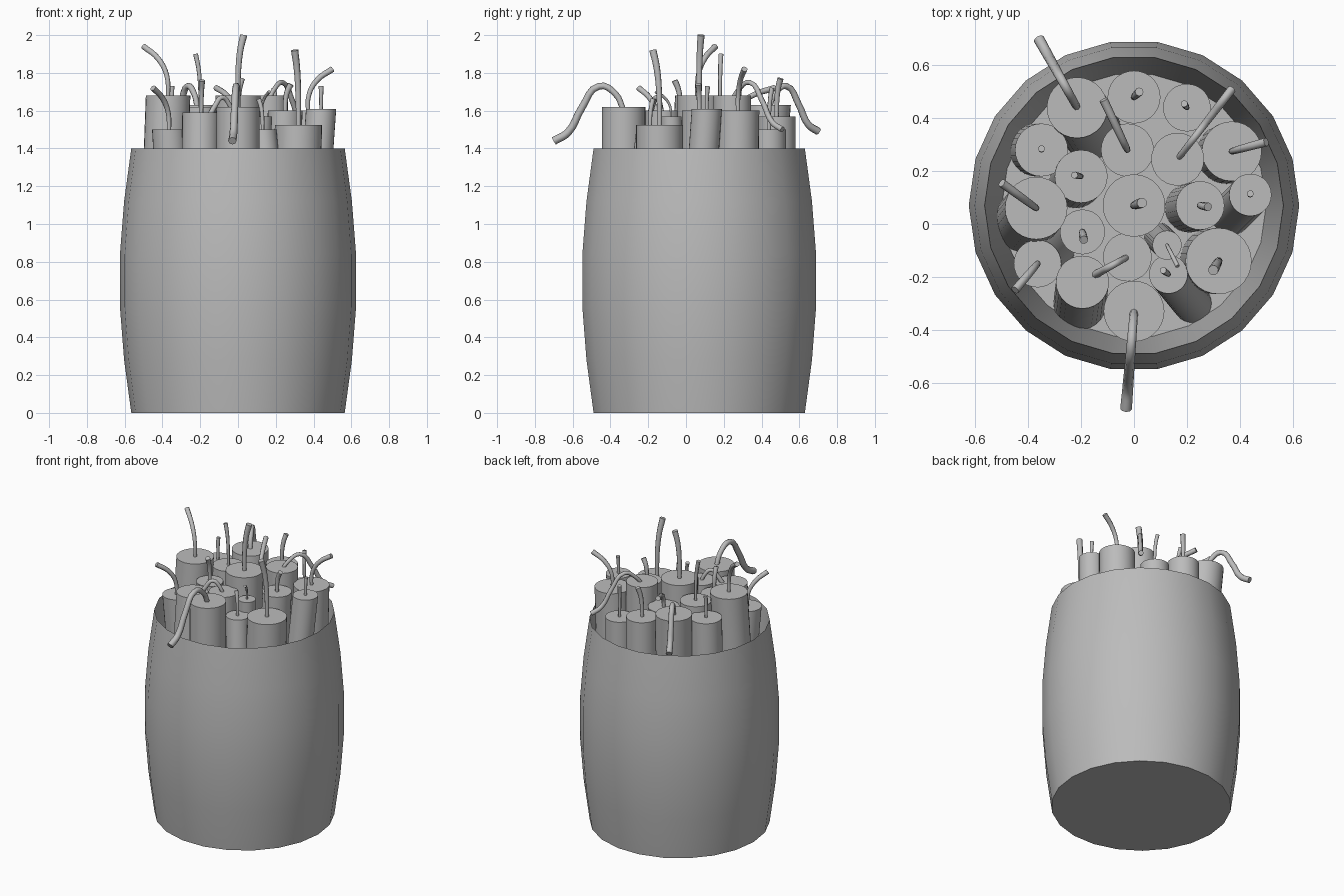
import bpy, bmesh, math
from mathutils import Vector

if "Cube" in bpy.data.objects:
    bpy.data.objects.remove(bpy.data.objects["Cube"])

CENTRE_Y = 0.07
FLOOR = 0.6

grey = bpy.data.materials.new("plain_grey")
grey.use_nodes = True
grey.diffuse_color = (0.5, 0.5, 0.5, 1)
grey.node_tree.nodes["Principled BSDF"].inputs["Base Color"].default_value = grey.diffuse_color


def add_lathe(name, profile, sides, smooth_angle):
    """Spin (radius, centre) rings into a closed solid; each ring has its own centre."""
    bm = bmesh.new()
    rings = []
    for radius, centre in profile:
        ring = []
        for i in range(sides):
            angle = math.tau * i / sides
            ring.append(bm.verts.new(centre + Vector((math.cos(angle), math.sin(angle), 0)) * radius))
        rings.append(ring)
    for low, high in zip(rings, rings[1:]):
        for i in range(sides):
            j = (i + 1) % sides
            bm.faces.new((low[i], low[j], high[j], high[i]))
    bm.faces.new(list(reversed(rings[0])))
    bm.faces.new(rings[-1])
    mesh = bpy.data.meshes.new(name)
    bm.to_mesh(mesh)
    bm.free()
    mesh.materials.append(grey)
    obj = bpy.data.objects.new(name, mesh)
    bpy.context.collection.objects.link(obj)
    bpy.ops.object.select_all(action="DESELECT")
    obj.select_set(True)
    bpy.context.view_layer.objects.active = obj
    bpy.ops.object.shade_smooth_by_angle(angle=math.radians(smooth_angle))
    return obj


def add_fuse(name, points, thickness):
    """Sweep a round cord through the points, a little thicker at its free end."""
    curve = bpy.data.curves.new(name, "CURVE")
    curve.dimensions = "3D"
    curve.bevel_depth = thickness
    curve.bevel_resolution = 2
    curve.use_fill_caps = True
    curve.resolution_u = 4
    spline = curve.splines.new("BEZIER")
    spline.bezier_points.add(len(points) - 1)
    for i, (knot, point) in enumerate(zip(spline.bezier_points, points)):
        knot.co = point
        knot.handle_left_type = knot.handle_right_type = "AUTO"
        knot.radius = 0.75 + 0.35 * i / (len(points) - 1)
    curve.materials.append(grey)
    obj = bpy.data.objects.new(name, curve)
    bpy.context.collection.objects.link(obj)


def add_stick(name, top, radius, lean=(0, 0), tip=None, peak=None, thickness=0.015):
    """Leaning cylinder with a fuse; a peak height makes the fuse arch over and droop."""
    top = Vector(top)
    foot = Vector((top.x + lean[0], top.y + lean[1], FLOOR))
    add_lathe(name + "_stick", [(radius, foot), (radius, top)], 28, 40)
    if tip is None:
        return
    tip = Vector(tip)
    root = top - Vector((0, 0, 0.02))

    def between(along, height):
        spot = root.lerp(tip, along)
        spot.z = height
        return spot

    if peak:
        drop = peak - tip.z
        path = [root, between(0.12, peak - 0.04), between(0.35, peak),
                between(0.6, peak - drop * 0.4), between(0.8, peak - drop * 0.85), tip]
    else:
        rise = tip.z - top.z
        path = [root, between(0.05, top.z + rise * 0.4),
                between(0.4, top.z + rise * 0.75), tip]
    add_fuse(name + "_fuse", path, thickness)


# Barrel: bulging staves outside, sloping wall down to a floor inside
wall = [(0.565, 0), (0.603, 0.28), (0.625, 0.56), (0.625, 0.84),
        (0.603, 1.12), (0.565, 1.4), (0.5, FLOOR)]
add_lathe("barrel", [(r, Vector((0, CENTRE_Y, z))) for r, z in wall], 22, 35)

# Sticks at the front
add_stick("front_middle", (0, -0.33, 1.62), 0.115, tip=(-0.03, -0.7, 1.44), peak=1.73, thickness=0.02)
add_stick("front_left", (0.32, -0.14, 1.525), 0.125, (-0.02, 0), (0.3, -0.175, 1.92), thickness=0.018)
add_stick("front_right", (-0.195, -0.22, 1.59), 0.1, (-0.01, -0.08))
add_stick("front_corner", (-0.365, -0.15, 1.5), 0.09, (0.05, 0.05), (-0.45, -0.25, 1.72))
add_stick("front_thin", (0.13, -0.19, 1.5), 0.073, (0.09, -0.11), (0.11, -0.175, 1.66), thickness=0.012)

# Sticks in the middle
add_stick("centre", (0, 0.07, 1.68), 0.118, tip=(0.03, 0.08, 2), thickness=0.018)
add_stick("inner_thin", (0.125, -0.08, 1.57), 0.055, (-0.03, 0.03), (0.165, -0.16, 1.7), thickness=0.008)
add_stick("inner_front", (-0.025, -0.125, 1.6), 0.092, tip=(-0.19, -0.215, 1.55), peak=1.67)
add_stick("inner_right", (-0.195, -0.03, 1.59), 0.085, tip=(-0.19, -0.06, 1.76))
add_stick("inner_left", (0.25, 0.07, 1.6), 0.092, (-0.04, -0.01), (0.28, 0.065, 1.74))
add_stick("inner_back", (-0.2, 0.18, 1.62), 0.1, (-0.02, -0.02), (-0.225, 0.185, 1.9), thickness=0.012)
add_stick("side_left", (0.44, 0.11, 1.61), 0.08, (-0.07, -0.07), (0.44, 0.115, 1.73), thickness=0.012)
add_stick("side_right", (-0.37, 0.06, 1.68), 0.118, (-0.04, -0.05), (-0.5, 0.155, 1.94))

# Sticks at the back
add_stick("back_right", (-0.215, 0.44, 1.63), 0.115, (0.05, -0.08), (-0.36, 0.7, 1.49), peak=1.73, thickness=0.019)
add_stick("back_corner", (-0.35, 0.28, 1.58), 0.1, (-0.02, 0), (-0.35, 0.285, 1.73), thickness=0.012)
add_stick("back_inner", (-0.025, 0.28, 1.57), 0.1, tip=(-0.115, 0.47, 1.72))
add_stick("back_middle", (0, 0.48, 1.57), 0.1, tip=(0.02, 0.5, 1.77))
add_stick("back_left", (0.2, 0.44, 1.5), 0.09, tip=(0.19, 0.455, 1.72), thickness=0.012)
add_stick("back_tall", (0.165, 0.245, 1.68), 0.1, tip=(0.37, 0.51, 1.5), peak=1.75)
add_stick("left_corner", (0.37, 0.275, 1.6), 0.113, (-0.02, -0.01), (0.5, 0.31, 1.82))
